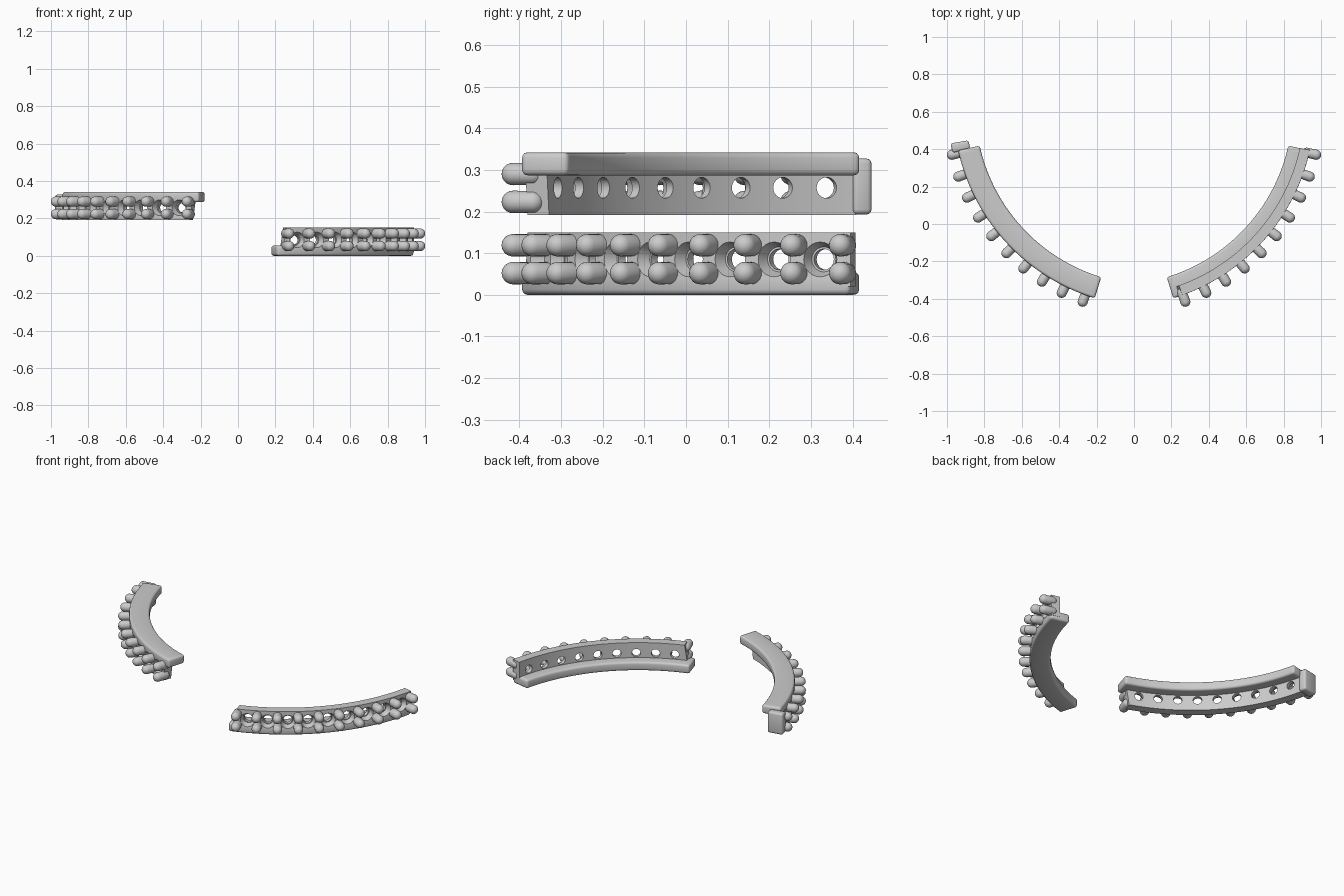
import bpy, bmesh, math
from mathutils import Matrix, Vector

if "Cube" in bpy.data.objects:
    bpy.data.objects.remove(bpy.data.objects["Cube"])

CX, CY = -0.10, 0.622          # arc centre of the right-hand strip
PITCH, FIRST, COLS = 6.33, -13.2, 10
END = -12.4                    # angle of the rear end


def new_object(name, bm):
    bmesh.ops.recalc_face_normals(bm, faces=bm.faces[:])
    me = bpy.data.meshes.new(name)
    bm.to_mesh(me)
    bm.free()
    ob = bpy.data.objects.new(name, me)
    bpy.context.collection.objects.link(ob)
    return ob


def sweep(name, profile, end, n):
    """Sweep (radius, z, start angle) points round the arc centre."""
    bm = bmesh.new()
    rings = []
    for i in range(n + 1):
        ring = []
        for r, z, start in profile:
            a = math.radians(start + (end - start) * i / n)
            ring.append(bm.verts.new((CX + r * math.cos(a), CY + r * math.sin(a), z)))
        rings.append(ring)
    k = len(profile)
    for p, q in zip(rings, rings[1:]):
        for j in range(k):
            bm.faces.new((p[j], p[(j + 1) % k], q[(j + 1) % k], q[j]))
    bm.faces.new(rings[0])
    bm.faces.new(rings[-1])
    return new_object(name, bm)


def radial(angle, r, z):
    """Matrix whose local z axis points outward from the arc centre."""
    a = math.radians(angle)
    d = Vector((math.cos(a), math.sin(a), 0))
    return (Matrix.Translation(Vector((CX, CY, z)) + d * r)
            @ d.to_track_quat('Z', 'Y').to_matrix().to_4x4())


def bake(ob):
    """Apply all modifiers."""
    dg = bpy.context.evaluated_depsgraph_get()
    me = bpy.data.meshes.new_from_object(ob.evaluated_get(dg))
    ob.modifiers.clear()
    ob.data = me


def bevel(ob, width):
    m = ob.modifiers.new("bevel", 'BEVEL')
    m.width, m.segments = width, 3
    m.limit_method, m.angle_limit = 'ANGLE', math.radians(50)
    bake(ob)


def boolean(ob, other, op):
    m = ob.modifiers.new("bool", 'BOOLEAN')
    m.object, m.operation, m.solver = other, op, 'EXACT'
    bake(ob)
    bpy.data.objects.remove(other)


def smooth(ob):
    bpy.ops.object.select_all(action='DESELECT')
    ob.select_set(True)
    bpy.context.view_layer.objects.active = ob
    bpy.ops.object.shade_smooth_by_angle(angle=math.radians(35))


# curved strip: wide rounded flange plus upright wall with a slanted end
strip = sweep("right_strip", [(0.947, 0, -73.1), (1.065, 0, -73.1),
                              (1.065, 0.055, -73.1), (0.947, 0.055, -73.1)], END, 40)
bevel(strip, 0.013)
wall = sweep("wall", [(1.01, 0.02, -71.4), (1.0645, 0.02, -71.4),
                      (1.0645, 0.15, -70.3), (1.01, 0.15, -70.3)], END + 0.1, 40)
boolean(strip, wall, 'UNION')

# countersunk holes between the stud columns
bm = bmesh.new()
for i in range(COLS - 1):
    a = FIRST - PITCH * (i + 0.5)
    bmesh.ops.create_cone(bm, cap_ends=True, segments=24, radius1=0.025, radius2=0.025,
                          depth=0.1, matrix=radial(a, 1.02, 0.085))
holes = new_object("holes", bm)
bm = bmesh.new()
for i in range(COLS - 1):
    a = FIRST - PITCH * (i + 0.5)
    bmesh.ops.create_cone(bm, cap_ends=True, segments=24, radius1=0.030, radius2=0.045,
                          depth=0.04, matrix=radial(a, 1.053, 0.085))
dishes = new_object("dishes", bm)
boolean(strip, holes, 'DIFFERENCE')
boolean(strip, dishes, 'DIFFERENCE')

# two rows of round-tipped studs
bm = bmesh.new()
for i in range(COLS):
    for z in (0.052, 0.119):
        vs = bmesh.ops.create_uvsphere(bm, u_segments=20, v_segments=12, radius=0.027)['verts']
        for v in vs:
            if v.co.z < -0.001:
                v.co.z -= 0.05
        bmesh.ops.transform(bm, matrix=radial(FIRST - PITCH * i, 1.103, z), verts=vs)
studs = new_object("right_studs", bm)

# end tab, only on the flipped strip
tab = sweep("left_end_tab", [(1.0, 0.015, -12.7), (1.097, 0.015, -12.7),
                             (1.097, 0.149, -12.7), (1.0, 0.149, -12.7)], -10.05, 1)
bevel(tab, 0.012)

for ob in (strip, studs, tab):
    smooth(ob)

# the left strip is the right one turned upside down
flip = Matrix.Translation((0, 0, 0.342)) @ Matrix.Rotation(math.pi, 4, 'Y')
tab.data.transform(flip)
for ob, name in ((strip, "left_strip"), (studs, "left_studs")):
    c = ob.copy()
    c.data = ob.data.copy()
    c.name = name
    c.data.transform(flip)
    bpy.context.collection.objects.link(c)
